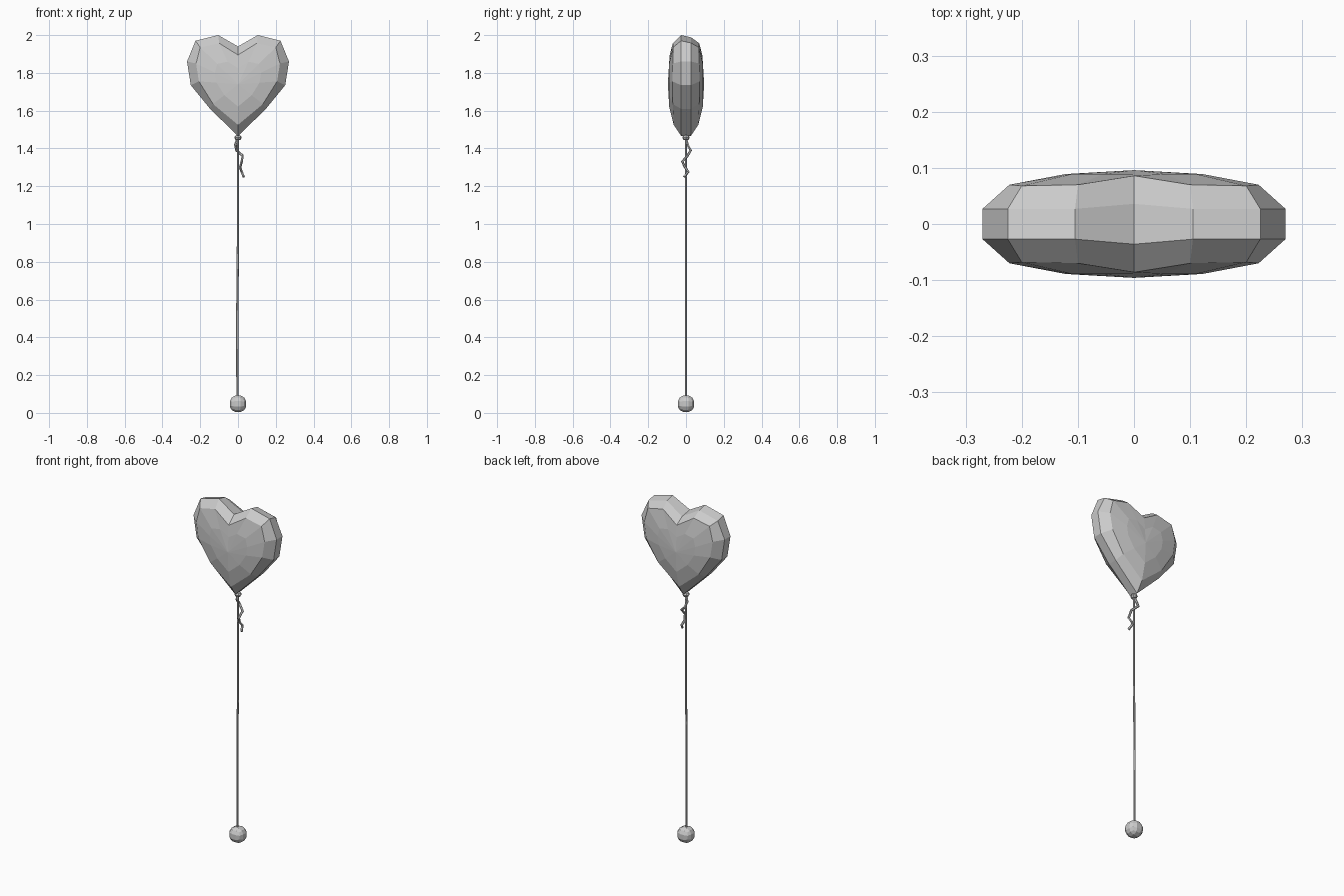
import bpy
import bmesh
from mathutils import Vector

if "Cube" in bpy.data.objects:
    bpy.data.objects.remove(bpy.data.objects["Cube"])

grey = bpy.data.materials.new("light_grey")
grey.use_nodes = True
colour = (0.6, 0.6, 0.6, 1)
grey.diffuse_color = colour
grey.node_tree.nodes["Principled BSDF"].inputs["Base Color"].default_value = colour


def add_object(name, bm):
    bmesh.ops.recalc_face_normals(bm, faces=bm.faces)
    mesh = bpy.data.meshes.new(name)
    bm.to_mesh(mesh)
    bm.free()
    mesh.materials.append(grey)
    obj = bpy.data.objects.new(name, mesh)
    bpy.context.collection.objects.link(obj)
    return obj


def mirrored_ring(bm, half):
    """Closed loop from a half outline whose ends lie on x = 0."""
    points = half + [(-x, y, z) for x, y, z in reversed(half[1:-1])]
    return [bm.verts.new(p) for p in points]


def bridge(bm, a, b):
    n = len(a)
    for i in range(n):
        j = (i + 1) % n
        bm.faces.new((a[i], a[j], b[j], b[i]))


def tube(name, points, radius, sides):
    curve = bpy.data.curves.new(name, "CURVE")
    curve.dimensions = "3D"
    curve.bevel_depth = radius
    curve.bevel_resolution = (sides - 4) // 2
    curve.use_fill_caps = True
    spline = curve.splines.new("POLY")
    spline.points.add(len(points) - 1)
    for p, co in zip(spline.points, points):
        p.co = (*co, 1)
    spline.use_smooth = False
    curve.materials.append(grey)
    obj = bpy.data.objects.new(name, curve)
    bpy.context.collection.objects.link(obj)


# Heart balloon: outer rim, bevelled edge and shallow domes (x, depth, z)
rim = [(0, .036, 1.94), (.105, .027, 2.0), (.225, .027, 1.97), (.27, .027, 1.86),
       (.25, .027, 1.735), (.148, .027, 1.61), (0, .025, 1.465)]
edge = [(0, .086, 1.895), (.1, .07, 1.957), (.2, .068, 1.935), (.222, .07, 1.85),
        (.207, .072, 1.755), (.132, .07, 1.635), (0, .065, 1.525)]
middle = Vector((0, 0, 1.74))
bm = bmesh.new()
rims = []
for side in (-1, 1):
    lower = 0 if side < 0 else .012     # the back of the lobes sits a little lower
    outer = mirrored_ring(bm, [(x, side * y, z - (lower if z > 1.9 else 0)) for x, y, z in rim])
    inner = mirrored_ring(bm, [(x, side * y, z) for x, y, z in edge])
    dome = mirrored_ring(bm, [(x * .55, side * .089, middle.z + (z - middle.z) * .55)
                              for x, y, z in edge])
    centre = bm.verts.new((0, side * .096, middle.z))
    bridge(bm, outer, inner)
    bridge(bm, inner, dome)
    for i in range(len(dome)):
        bm.faces.new((dome[i], dome[(i + 1) % len(dome)], centre))
    rims.append(outer)
bridge(bm, *rims)
add_object("heart_balloon", bm)

# Knot below the heart
bm = bmesh.new()
bmesh.ops.create_uvsphere(bm, u_segments=8, v_segments=4, radius=.02)
bmesh.ops.scale(bm, vec=(1, 1, .75), verts=bm.verts)
bmesh.ops.translate(bm, vec=(0, 0, 1.457), verts=bm.verts)
add_object("balloon_knot", bm)

# Long string and the loose curled end
tube("string", [(0, 0, 1.46), (0, 0, .95), (-.004, 0, .5), (-.003, 0, .08)], .006, 6)
tube("loose_string_end",
     [(0, 0, 1.455), (-.014, .008, 1.42), (-.008, .025, 1.39), (.024, .008, 1.362),
      (.02, -.02, 1.33), (.011, -.004, 1.3), (.02, .012, 1.275), (.03, -.01, 1.25)], .007, 6)

# Faceted ball weight: a cube grid rounded onto a sphere
bm = bmesh.new()
bmesh.ops.create_cube(bm, size=2)
bmesh.ops.subdivide_edges(bm, edges=bm.edges[:], cuts=2, use_grid_fill=True)
for v in bm.verts:
    v.co = v.co.normalized() * .048 + Vector((0, 0, .048))
add_object("ball_weight", bm)
